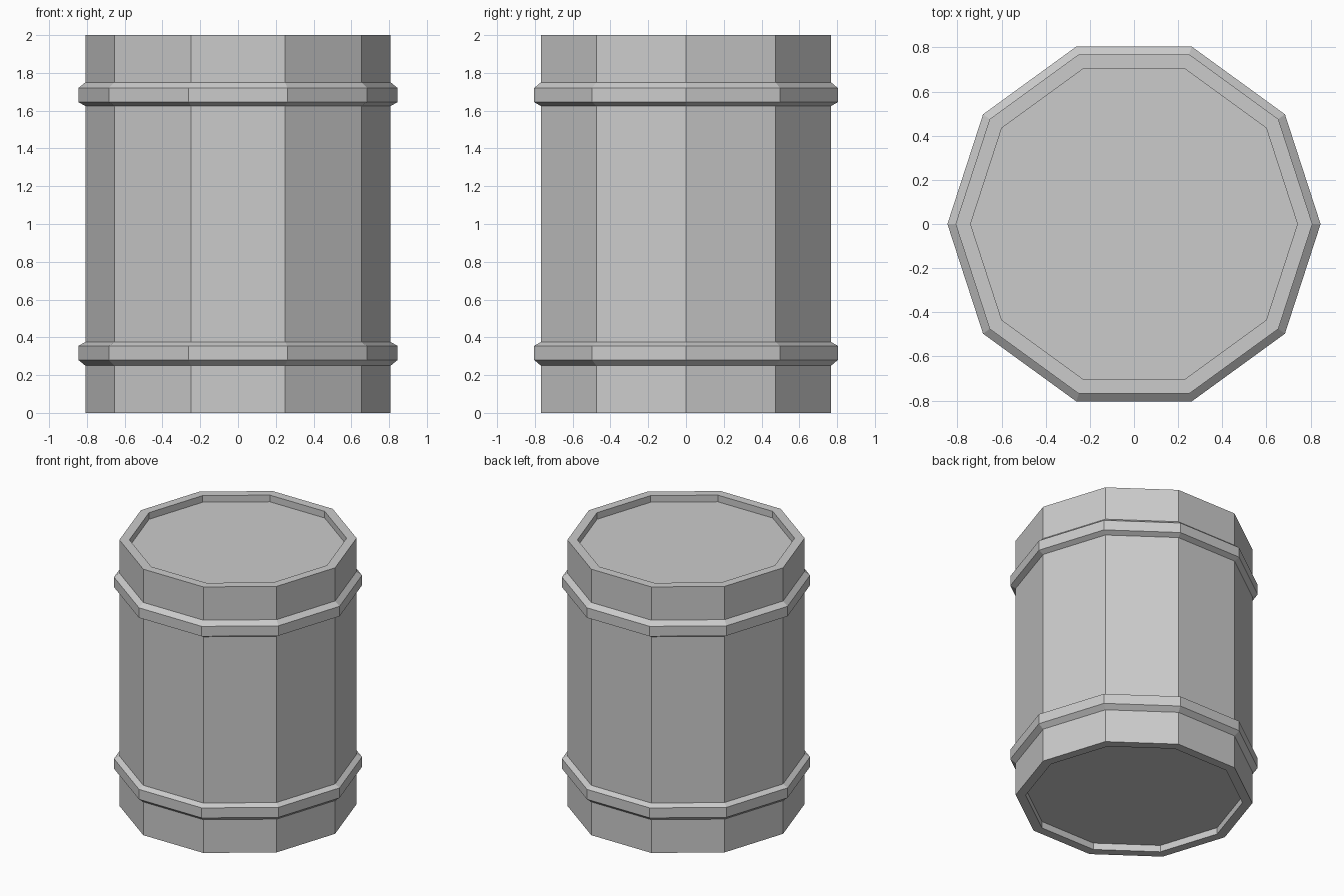
import bpy
import bmesh
from math import cos, sin, tau

if "Cube" in bpy.data.objects:
    bpy.data.objects.remove(bpy.data.objects["Cube"])

SIDES = 10


def lathe(name, profile, cap_ends=False):
    """Turn a (radius, z) profile into a flat-faced ten-sided solid."""
    bm = bmesh.new()
    rings = [[bm.verts.new((r * cos(tau * i / SIDES), r * sin(tau * i / SIDES), z))
              for i in range(SIDES)] for r, z in profile]
    for low, high in zip(rings, rings[1:]):
        for i in range(SIDES):
            j = (i + 1) % SIDES
            bm.faces.new((low[i], low[j], high[j], high[i]))
    if cap_ends:
        bm.faces.new(rings[0][::-1])
        bm.faces.new(rings[-1])
    mesh = bpy.data.meshes.new(name)
    bm.to_mesh(mesh)
    bm.free()
    obj = bpy.data.objects.new(name, mesh)
    bpy.context.collection.objects.link(obj)
    return obj


# Barrel body with a recessed lid and base
lathe("barrel_body", [(0.74, 0.05), (0.74, 0), (0.808, 0),
                      (0.808, 2), (0.74, 2), (0.74, 1.95)], cap_ends=True)

# Bevelled hoops, the upper one mirrored from the lower
hoop = [(0.808, 0.25), (0.845, 0.28), (0.845, 0.355), (0.808, 0.375)]
lathe("lower_hoop", hoop)
lathe("upper_hoop", [(r, 2 - z) for r, z in reversed(hoop)])
